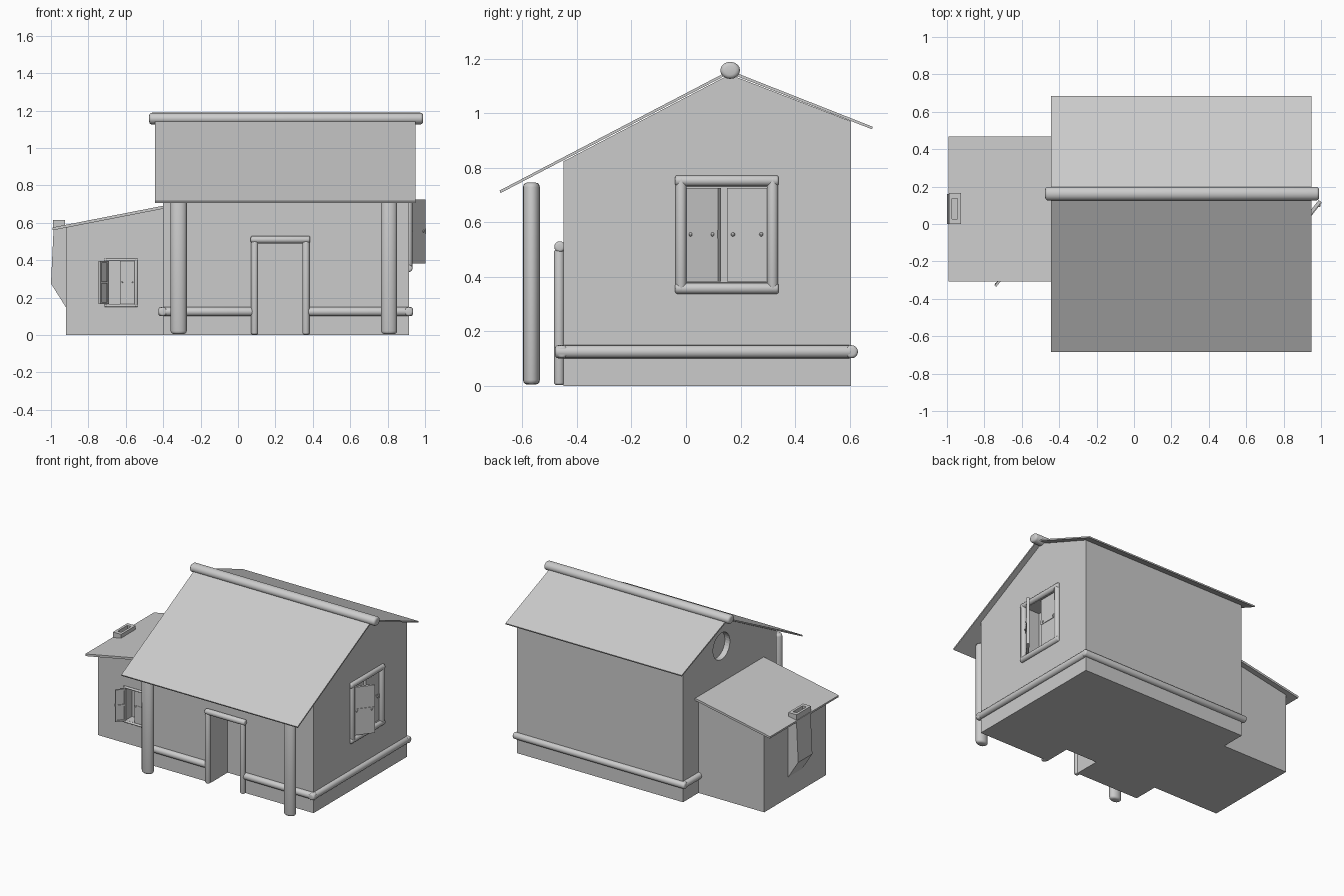
import bpy, bmesh, math
from mathutils import Vector, Matrix

if "Cube" in bpy.data.objects:
    bpy.data.objects.remove(bpy.data.objects["Cube"])

mat = bpy.data.materials.new("plain grey")
mat.diffuse_color = (0.6, 0.6, 0.6, 1)
mat.use_nodes = True
mat.node_tree.nodes["Principled BSDF"].inputs["Base Color"].default_value = mat.diffuse_color


def finish(bm, name, smooth=False):
    bmesh.ops.recalc_face_normals(bm, faces=bm.faces)
    me = bpy.data.meshes.new(name)
    bm.to_mesh(me)
    bm.free()
    me.materials.append(mat)
    ob = bpy.data.objects.new(name, me)
    bpy.context.collection.objects.link(ob)
    if smooth:
        bpy.ops.object.select_all(action='DESELECT')
        ob.select_set(True)
        bpy.context.view_layer.objects.active = ob
        bpy.ops.object.shade_smooth_by_angle(angle=math.radians(50))
    return ob


def add_box(bm, lo, hi, m=Matrix()):
    lo, hi = Vector(lo), Vector(hi)
    s = hi - lo
    bmesh.ops.create_cube(bm, size=1, matrix=m @ Matrix.Translation((lo + hi) / 2)
                          @ Matrix.Diagonal((s.x, s.y, s.z, 1)))


def boxes(name, *pairs):
    bm = bmesh.new()
    for lo, hi in pairs:
        add_box(bm, lo, hi)
    return finish(bm, name)


def prism(name, pts, axis, a, b):
    """Extrude a 2D profile along x (points are y,z) or y (points are x,z)."""
    place = (lambda p, d: (d, p[0], p[1])) if axis == 'x' else (lambda p, d: (p[0], d, p[1]))
    bm = bmesh.new()
    r0 = [bm.verts.new(place(p, a)) for p in pts]
    r1 = [bm.verts.new(place(p, b)) for p in pts]
    bm.faces.new(r0)
    bm.faces.new(r1)
    for i in range(len(pts)):
        j = (i + 1) % len(pts)
        bm.faces.new((r0[i], r0[j], r1[j], r1[i]))
    return finish(bm, name)


def beam(name, p0, p1, r, scale=(1, 1, 1), seg=16):
    """Round log with softened ends, optionally squashed about its middle."""
    p0, p1 = Vector(p0), Vector(p1)
    d = p1 - p0
    bm = bmesh.new()
    bmesh.ops.create_cone(bm, cap_ends=True, segments=seg, radius1=r, radius2=r, depth=d.length)
    rim = [e for e in bm.edges if abs(e.verts[0].co.z - e.verts[1].co.z) < 1e-5]
    bmesh.ops.bevel(bm, geom=rim, offset=r * 0.45, segments=3, profile=0.5, affect='EDGES')
    rot = Vector((0, 0, 1)).rotation_difference(d).to_matrix().to_4x4()
    bmesh.ops.transform(bm, verts=bm.verts, matrix=Matrix.Translation((p0 + p1) / 2)
                        @ Matrix.Diagonal((*scale, 1)) @ rot)
    return finish(bm, name, True)


def cut(ob, cutter):
    cutter.hide_render = True
    cutter.hide_set(True)
    mod = ob.modifiers.new("cut", 'BOOLEAN')
    mod.operation = 'DIFFERENCE'
    mod.solver = 'EXACT'
    mod.object = cutter


def shutter(name, hinge, u, n, deg, w, h, t):
    """Panel with framed inner face, outer cross rail and two bolts; swings on its hinge."""
    a = math.radians(deg)
    u, n = Vector(u), Vector(n)
    u2 = u * math.cos(a) + n * math.sin(a)
    n2 = n * math.cos(a) - u * math.sin(a)
    m = Matrix((u2, n2, (0, 0, 1))).transposed().to_4x4()
    m.translation = hinge
    bm = bmesh.new()
    f = w * 0.15
    add_box(bm, (0, -t, 0), (w, 0, h), m)
    for z in (0, h / 2 - f / 2, h - f):
        add_box(bm, (0, -2 * t, z), (w, -t, z + f), m)
    for x in (0, w - f):
        add_box(bm, (x, -2 * t, 0), (x + f, -t, h), m)
    add_box(bm, (0, 0, h * 0.46), (w, t * 0.4, h * 0.55), m)
    for x in (0.15, 0.85):
        bmesh.ops.create_uvsphere(bm, u_segments=8, v_segments=6, radius=w * 0.05,
                                  matrix=m @ Matrix.Translation((w * x, t * 0.4, h * 0.505)))
    return finish(bm, name)


# Main house walls with door, window and round gable recesses
house = prism("house_walls", [(-0.45, 0), (0.605, 0), (0.605, 0.97), (0.16, 1.142), (-0.45, 0.823)],
              'x', -0.40, 0.913)
cut(house, boxes("door_cutter", ((0.10, -0.6, -0.1), (0.35, -0.26, 0.50))))
cut(house, boxes("window_cutter", ((0.80, 0.0, 0.38), (1.1, 0.30, 0.73))))
bm = bmesh.new()
bmesh.ops.create_cone(bm, cap_ends=True, segments=32, radius1=0.095, radius2=0.095, depth=0.2,
                      matrix=Matrix.Translation((-0.46, 0.17, 0.95)) @ Matrix.Rotation(math.pi / 2, 4, 'Y'))
cut(house, finish(bm, "round_window_cutter"))

# Main roof and ridge log
prism("main_roof", [(-0.68, 0.707), (-0.684, 0.716), (0.16, 1.157), (0.685, 0.95), (0.682, 0.941),
                    (0.16, 1.146)], 'x', -0.445, 0.95)
beam("ridge_log", (-0.475, 0.162, 1.157), (0.99, 0.162, 1.157), 0.033, (1, 1.1, 0.95))

# Porch posts
for i, x in enumerate((-0.317, 0.808)):
    beam(f"porch_post_{i + 1}", (x, -0.567, 0.005), (x, -0.567, 0.745), 0.036, (1.2, 0.86, 1))

# Base rails around the house, broken at the door
z = 0.125
for name, p, q in (("front_rail_left", (-0.425, -0.455), (0.09, -0.455)),
                   ("front_rail_right", (0.365, -0.455), (0.935, -0.455)),
                   ("back_rail", (-0.425, 0.607), (0.935, 0.607)),
                   ("right_rail", (0.913, -0.48), (0.913, 0.61)),
                   ("left_rail", (-0.402, -0.48), (-0.402, 0.61))):
    beam(name, (*p, z), (*q, z), 0.024)

# Door frame
for i, x in enumerate((0.089, 0.364)):
    beam(f"door_post_{i + 1}", (x, -0.465, 0.003), (x, -0.465, 0.50), 0.019)
beam("door_lintel", (0.068, -0.463, 0.51), (0.385, -0.463, 0.51), 0.02)

# Right window frame and shutters
for i, y in enumerate((-0.018, 0.318)):
    beam(f"window_side_{i + 1}", (0.913, y, 0.345), (0.913, y, 0.765), 0.02)
for i, z in enumerate((0.357, 0.752)):
    beam(f"window_bar_{i + 1}", (0.913, -0.04, z), (0.913, 0.34, z), 0.02)
shutter("window_shutter_open", (0.912, 0.002, 0.382), (0, 1, 0), (1, 0, 0), 38, 0.146, 0.343, 0.009)
shutter("window_shutter_closed", (0.908, 0.298, 0.382), (0, -1, 0), (1, 0, 0), 0, 0.148, 0.343, 0.009)

# Lean-to annex with its sloping roof
annex = prism("annex_walls", [(-0.92, 0), (-0.39, 0), (-0.39, 0.68), (-0.92, 0.577)], 'y', -0.27, 0.43)
cut(annex, boxes("annex_window_cutter", ((-0.70, -0.4, 0.165), (-0.55, -0.2, 0.395))))
prism("annex_roof", [(-0.99, 0.56), (-0.39, 0.677), (-0.39, 0.693), (-0.993, 0.575)], 'y', -0.308, 0.468)

# Annex window frame and shutters
for i, x in enumerate((-0.707, -0.545)):
    beam(f"annex_window_side_{i + 1}", (x, -0.272, 0.15), (x, -0.272, 0.41), 0.008, seg=10)
for i, z in enumerate((0.157, 0.402)):
    beam(f"annex_window_bar_{i + 1}", (-0.715, -0.272, z), (-0.537, -0.272, z), 0.008, seg=10)
shutter("annex_shutter_open", (-0.70, -0.272, 0.165), (1, 0, 0), (0, -1, 0), 129, 0.072, 0.23, 0.006)
shutter("annex_shutter_closed", (-0.55, -0.27, 0.165), (-1, 0, 0), (0, -1, 0), 0, 0.082, 0.23, 0.006)

# Flue on the annex end wall, with an open rim above the roof
prism("flue", [(-0.915, 0.14), (-0.915, 0.58), (-0.985, 0.588), (-1.0, 0.275)], 'y', 0.0, 0.16)
boxes("flue_rim", ((-0.99, 0, 0.575), (-0.972, 0.165, 0.615)), ((-0.943, 0, 0.575), (-0.925, 0.165, 0.615)),
      ((-0.972, 0, 0.575), (-0.943, 0.028, 0.615)), ((-0.972, 0.137, 0.575), (-0.943, 0.165, 0.615)))
